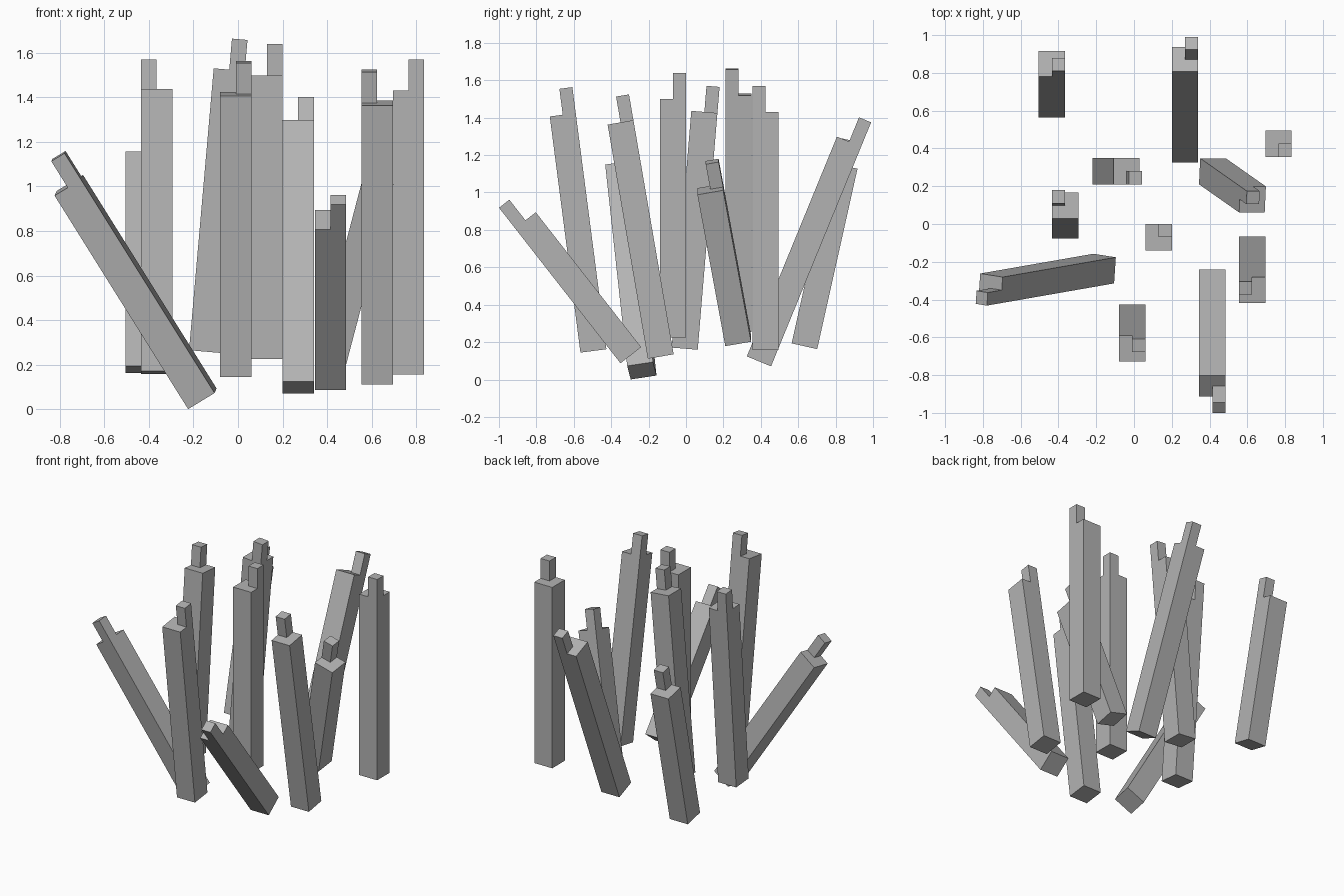
import bpy
import bmesh
from math import radians
from mathutils import Euler, Matrix, Vector

cube = bpy.data.objects.get("Cube")
if cube:
    bpy.data.objects.remove(cube, do_unlink=True)

WIDTH = 0.14   # square section of every post
TENON = 0.14   # height of the corner tenon

# One plain grey for everything
grey = bpy.data.materials.new("plain_grey")
grey.use_nodes = True
color = (0.45, 0.45, 0.45, 1)
grey.diffuse_color = color
grey.node_tree.nodes["Principled BSDF"].inputs["Base Color"].default_value = color


def raise_faces(bm, faces, height):
    """Extrude faces straight up."""
    result = bmesh.ops.extrude_face_region(bm, geom=faces)
    verts = [g for g in result["geom"] if isinstance(g, bmesh.types.BMVert)]
    bmesh.ops.translate(bm, verts=verts, vec=(0, 0, height))
    return [g for g in result["geom"] if isinstance(g, bmesh.types.BMFace)]


def post(name, base, length, corner, tilt=(0, 0, 0)):
    """Square post with a quarter-size tenon on one top corner."""
    bm = bmesh.new()
    bmesh.ops.create_grid(bm, x_segments=2, y_segments=2, size=WIDTH / 2)
    top = raise_faces(bm, bm.faces[:], length)
    side = Vector((corner[0], corner[1], 0))
    quarter = max(top, key=lambda f: f.calc_center_median().dot(side))
    raise_faces(bm, [quarter], TENON)
    bmesh.ops.recalc_face_normals(bm, faces=bm.faces[:])
    bmesh.ops.dissolve_limit(bm, angle_limit=radians(1),
                             verts=bm.verts[:], edges=bm.edges[:])
    # Lean the post about the centre of its foot
    lean = Euler([radians(a) for a in tilt]).to_matrix().to_4x4()
    bm.transform(Matrix.Translation(base) @ lean)
    mesh = bpy.data.meshes.new(name)
    bm.to_mesh(mesh)
    bm.free()
    mesh.materials.append(grey)
    obj = bpy.data.objects.new(name, mesh)
    bpy.context.collection.objects.link(obj)


# Upright posts
post("upright_post_left", (0.765, 0.425, 0.157), 1.273, (1, -1))
post("upright_post_middle", (0.13, -0.07, 0.226), 1.273, (1, 1))

# Posts leaning forward
post("front_low_post", (0.415, -0.295, 0.13), 0.915, (1, -1), (38, 0, 0))
post("front_middle_post", (-0.01, -0.495, 0.153), 1.273, (1, 1), (7.4, 0, 0))
post("front_left_post", (0.625, -0.135, 0.123), 1.27, (-1, 1), (9.75, 0, 0))

# Posts leaning back
post("back_right_post", (-0.435, 0.633, 0.178), 0.988, (1, -1), (-12.6, 0, 0))
post("middle_right_post", (-0.365, -0.007, 0.165), 1.27, (-1, 1), (-4.75, 0, 0))
post("back_left_post", (0.27, 0.39, 0.097), 1.27, (1, 1), (-22.3, 0, 0))

# Posts leaning sideways
post("back_middle_post", (-0.15, 0.28, 0.259), 1.27, (1, -1), (0, 5, 0))
post("short_left_post", (0.415, 0.279, 0.208), 0.85, (-1, 1), (10.1, 14.7, 0))
post("fallen_right_post", (-0.16, -0.236, 0.047), 1.135, (1, -1), (10, -31, -9))
